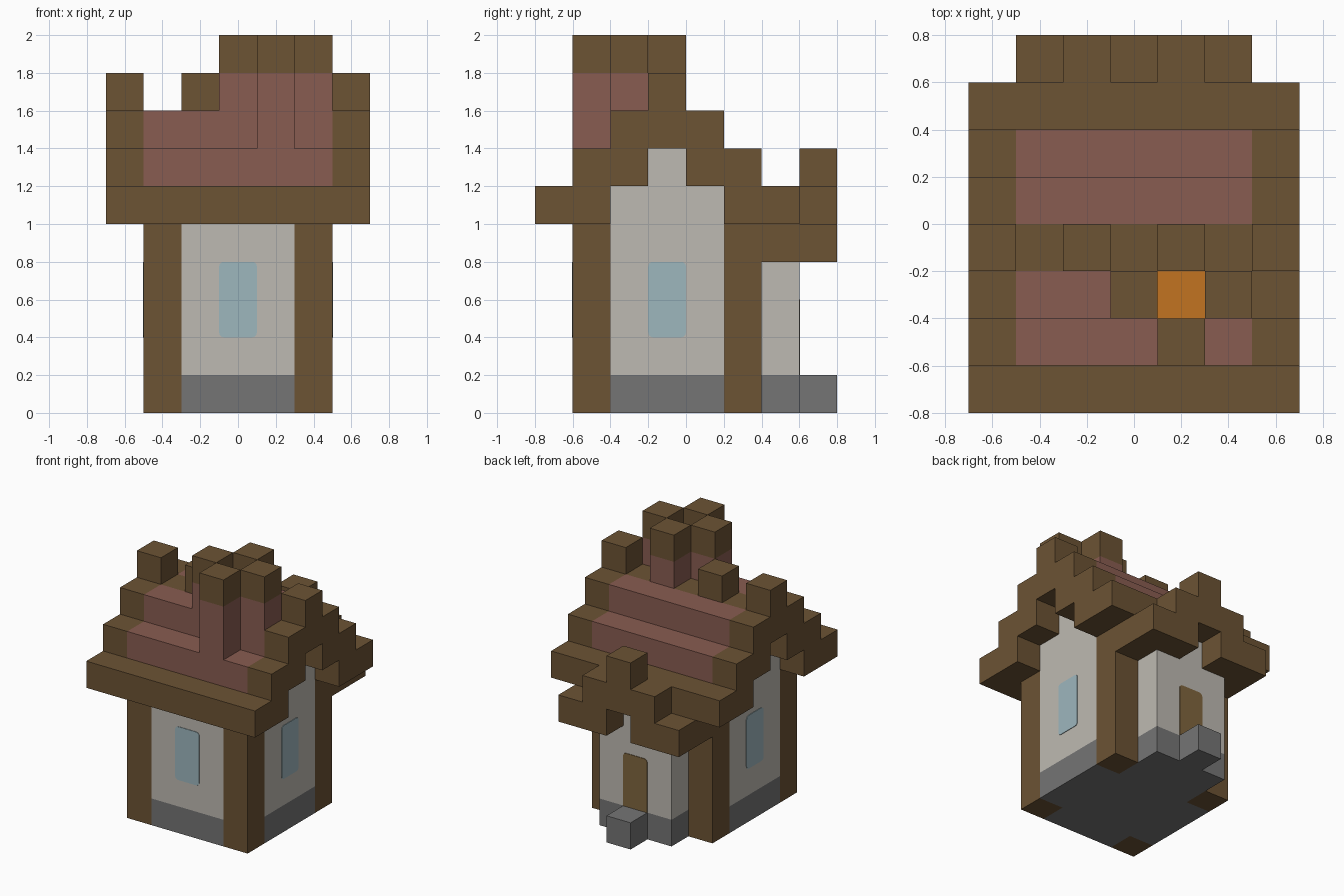
import bpy, bmesh
from mathutils import Matrix, Vector

cube = bpy.data.objects.get("Cube")
if cube:
    bpy.data.objects.remove(cube, do_unlink=True)


def material(name, rgb):
    """Flat material from 0-255 display colour, stored as linear."""
    lin = [((c / 255 + 0.055) / 1.055) ** 2.4 for c in rgb]
    m = bpy.data.materials.new(name)
    m.use_nodes = True
    m.diffuse_color = (*lin, 1)
    m.node_tree.nodes["Principled BSDF"].inputs["Base Color"].default_value = (*lin, 1)
    return m


WOOD = material("dark_wood", (108, 83, 52))
BRICK = material("red_brick", (137, 92, 81))
PLASTER = material("pale_plaster", (190, 186, 178))
STONE = material("grey_stone", (117, 117, 117))
GLASS = material("blue_glass", (158, 183, 190))
DOOR = material("door_wood", (128, 102, 62))
FIRE = material("orange_fire", (194, 116, 33))


def build(name, mat, boxes, round_edge=None):
    """One object from boxes given as (x range, y range, z range)."""
    bm = bmesh.new()
    for ranges in boxes:
        lo, hi = (Vector(v) for v in zip(*ranges))
        size = Matrix.Diagonal((*(hi - lo), 1))
        bmesh.ops.create_cube(bm, size=1, matrix=Matrix.Translation((lo + hi) / 2) @ size)
    if round_edge:
        edges = [e for e in bm.edges if round_edge(e)]
        bmesh.ops.bevel(bm, geom=edges, offset=0.025, segments=3, profile=0.5, affect='EDGES')
    mesh = bpy.data.meshes.new(name)
    bm.to_mesh(mesh)
    bm.free()
    mesh.materials.append(mat)
    obj = bpy.data.objects.new(name, mesh)
    bpy.context.collection.objects.link(obj)
    return obj


def both(x, y, z):
    """The box and its mirror image across x = 0."""
    return [(x, y, z), ((-x[1], -x[0]), y, z)]


def cell(x, y, z):
    """Box one block wide around a centre in plan."""
    return ((x - 0.1, x + 0.1), (y - 0.1, y + 0.1), z)


MID, INNER, FULL = (-0.3, 0.3), (-0.5, 0.5), (-0.7, 0.7)
OUTER, GABLE, CORE = (0.3, 0.5), (0.5, 0.7), (-0.1, 0.1)
SIDE_Y, RIDGE_Y = (-0.4, 0.2), (-0.2, 0)

# Body
build("foundation", STONE, [(MID, (-0.6, 0.6), (0, 0.2))] + both(OUTER, SIDE_Y, (0, 0.2)))
build("back_step", STONE, [(CORE, (0.6, 0.8), (0, 0.2))])
build("house_walls", PLASTER, [(MID, (-0.6, 0.4), (0.2, 1))] + both(OUTER, SIDE_Y, (0.2, 1))
      + [(INNER, SIDE_Y, (1, 1.2)), (INNER, RIDGE_Y, (1.2, 1.4))])
build("porch_walls", PLASTER, [(MID, (0.4, 0.6), (0.2, 0.8)), (CORE, (0.4, 0.6), (0.8, 1))])
build("corner_posts", WOOD, both(OUTER, (-0.6, -0.4), (0, 1)) + both(OUTER, (0.2, 0.4), (0, 1)))

# Main roof: stepped courses with timber gable ends, front and back
for side, eave, lower, upper in (
        ("front", (-0.8, -0.4), (-0.6, -0.2), (-0.4, -0.2)),
        ("back", (0.2, 0.6), (0, 0.4), (0, 0.2))):
    build(side + "_eave", WOOD, [(FULL, eave, (1, 1.2))])
    build(side + "_roof_courses", BRICK, [(INNER, lower, (1.2, 1.4)), (INNER, upper, (1.4, 1.6))])
    build(side + "_gable_timber", WOOD, both(GABLE, lower, (1.2, 1.4)) + both(GABLE, upper, (1.4, 1.6)))
build("roof_ridge", WOOD, [(FULL, RIDGE_Y, (1.4, 1.6))])
build("ridge_finials", WOOD, [cell(x, -0.1, (1.6, 1.8)) for x in (-0.6, -0.2, 0.6)])

# Chimney: four columns around a fire
columns = [(0.2, -0.5, 1.4), (0, -0.3, 1.6), (0.4, -0.3, 1.6), (0.2, -0.1, 1.6)]
build("chimney_bricks", BRICK, [cell(x, y, (z, 1.8)) for x, y, z in columns])
build("chimney_caps", WOOD, [cell(x, y, (1.8, 2)) for x, y, z in columns])
build("chimney_fire", FIRE, [cell(0.2, -0.3, (1.6, 1.62))])

# Porch roof
build("porch_roof", WOOD, both((0.1, 0.5), (0.4, 0.8), (0.8, 1))
      + [(MID, (0.6, 0.8), (1, 1.2)), (CORE, (0.6, 0.8), (1.2, 1.4))])


# Thin plates with rounded corners
def along(axis, min_z=0):
    def test(e):
        a, b = (v.co for v in e.verts)
        d = [abs(c) > 1e-5 for c in b - a]
        return d[axis] and sum(d) == 1 and a.z > min_z
    return test


build("front_window", GLASS, [(CORE, (-0.604, -0.6), (0.4, 0.8))], along(1))
build("side_windows", GLASS, both((0.5, 0.504), RIDGE_Y, (0.4, 0.8)), along(0))
build("back_door", DOOR, [(CORE, (0.6, 0.604), (0.2, 0.6))], along(1, 0.5))
